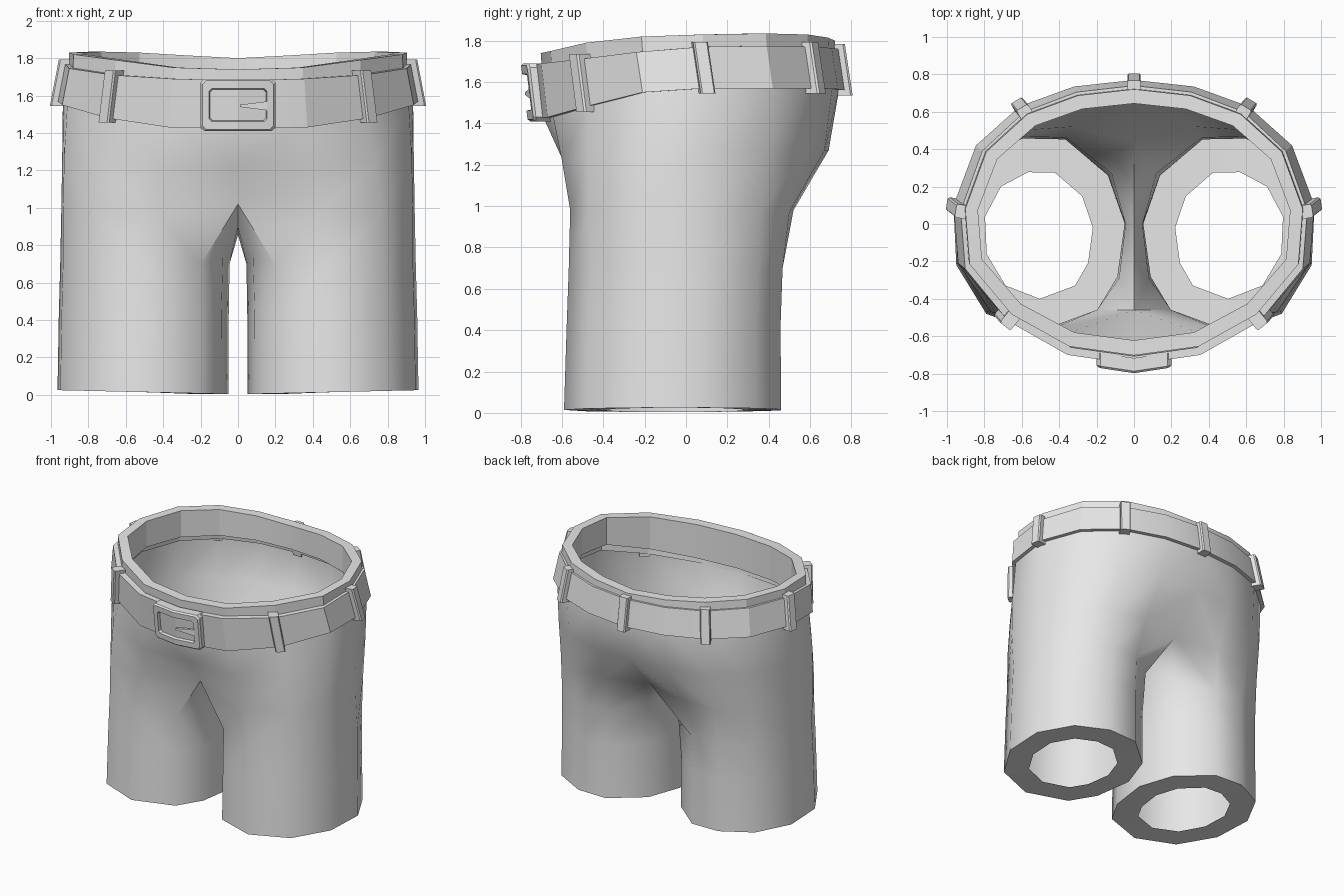
import bpy, bmesh, math
from mathutils import Vector

if "Cube" in bpy.data.objects:
    bpy.data.objects.remove(bpy.data.objects["Cube"])

grey = bpy.data.materials.new("grey cloth")
grey.diffuse_color = (0.8, 0.8, 0.8, 1)
grey.use_nodes = True
grey.node_tree.nodes["Principled BSDF"].inputs["Base Color"].default_value = grey.diffuse_color


def finish(name, bm, mirror=True, smooth=None):
    bmesh.ops.remove_doubles(bm, verts=bm.verts, dist=0.0005)
    bmesh.ops.recalc_face_normals(bm, faces=bm.faces)
    me = bpy.data.meshes.new(name)
    bm.to_mesh(me)
    bm.free()
    ob = bpy.data.objects.new(name, me)
    bpy.context.collection.objects.link(ob)
    me.materials.append(grey)
    bpy.context.view_layer.objects.active = ob
    ob.select_set(True)
    if mirror:
        m = ob.modifiers.new("mirror", 'MIRROR')
        m.use_clip = True
        bpy.ops.object.modifier_apply(modifier="mirror")
    if smooth:
        bpy.ops.object.shade_smooth_by_angle(angle=math.radians(smooth))
    ob.select_set(False)
    return ob


def loft(bm, rings, closed=False):
    """Skin a list of equal-length rings; closed joins each ring's ends."""
    vs = [[bm.verts.new(p) for p in r] for r in rings]
    n = len(rings[0])
    for a, b in zip(vs, vs[1:]):
        for i in range(n if closed else n - 1):
            j = (i + 1) % n
            bm.faces.new((a[i], a[j], b[j], b[i]))


def arc(xy, zs, sx=1.0, sy=1.0, dy=0.0):
    return [Vector((x * sx, y * sy + dy, z)) for (x, y), z in zip(xy, zs)]


# Half outline of the belt, front centre to back centre
BELT = [(0, -.72), (.37, -.67), (.70, -.49), (.94, -.21), (.965, .10),
        (.845, .42), (.61, .63), (.32, .735), (0, .77)]
Z_LOW = [1.42, 1.43, 1.48, 1.55, 1.57, 1.57, 1.57, 1.565, 1.56]
Z_HIGH = [1.68, 1.69, 1.71, 1.745, 1.77, 1.775, 1.77, 1.765, 1.76]
Z_RIM = [1.74, 1.75, 1.79, 1.82, 1.83, 1.835, 1.83, 1.815, 1.80]
belt_low = arc(BELT, Z_LOW)
belt_high = arc(BELT, Z_HIGH, .96, 1, -.03)

# Legs: one outline, hem up to the crotch
LEG = [(.20, -.48), (.50, -.59), (.79, -.48), (.95, -.22), (.965, .09), (.83, .34),
       (.60, .46), (.37, .455), (.14, .26), (.05, 0), (.09, -.29)]
bm = bmesh.new()


def leg_ring(z, k=1.0, dy=0.0, sx=1.0):
    return [Vector((x * sx, -.06 + (y + .06) * k + dy, z)) for x, y in LEG]


hem = leg_ring(0)
for p in hem:
    p.z = .003 + .023 * p.x
hole = [Vector((.51 + (p.x - .51) * .63, -.055 + (p.y + .055) * .645, p.z)) for p in hem]
mid = leg_ring(.42, .985, .005, .993)
upper = leg_ring(.70, .985, .015, .985)
upper[8:] = [Vector((.12, .27, .74)), Vector((.045, 0, .70)), Vector((.08, -.29, .74))]
crotch = [(0, -.46, 1.02), (.44, -.56, .98), (.765, -.47, .97), (.935, -.22, .97),
          (.945, .09, .97), (.82, .36, .97), (.61, .50, .97), (.33, .52, .98),
          (0, .44, .99), (0, 0, .855), (0, -.28, .90)]
loft(bm, [hole, hem, mid, upper, crotch], closed=True)

# Hips: from the crotch arc up to underneath the belt
seat = [(0, -.595, 1.22), (.40, -.60, 1.22), (.74, -.475, 1.24), (.93, -.22, 1.26),
        (.94, .09, 1.27), (.82, .39, 1.27), (.60, .58, 1.27), (.31, .67, 1.27),
        (0, .69, 1.27)]
waist_low = arc(BELT, [z + .02 for z in Z_LOW], .97, .965)
waist_high = arc(BELT, [z - .04 for z in Z_HIGH], .945, .95, -.01)
loft(bm, [crotch[:9], seat, waist_low, waist_high])
finish("shorts", bm, smooth=50)

# Waistband: thick ring rising above the belt
bm = bmesh.new()
band = [arc(BELT, [z + .06 for z in Z_LOW], .945, .95),
        arc(BELT, Z_RIM, .935, .955, -.015),
        arc(BELT, Z_RIM, .865, .85, -.01),
        arc(BELT, [z + .06 for z in Z_LOW], .865, .85, -.01)]
loft(bm, band + band[:1])
finish("waistband", bm, smooth=20)

# Belt
bm = bmesh.new()
sections = [belt_low, belt_high, arc(BELT, Z_HIGH, .91, .94, -.03), arc(BELT, Z_LOW, .92, .94)]
loft(bm, sections + sections[:1])
finish("belt", bm, smooth=20)


# Belt loops standing on corners of the belt
def belt_loop(i, side):
    bm = bmesh.new()
    a = belt_low[max(i - 1, 0)]
    b = belt_low[i + 1] if i < 8 else Vector((-belt_low[7].x, belt_low[7].y, belt_low[7].z))
    t = (b - a)
    t.z = 0
    t.normalize()
    out = Vector((t.y, -t.x, 0))
    up = (belt_high[i] - belt_low[i]).normalized()
    ends = []
    for p, d in ((belt_low[i], -.025), (belt_high[i], .025)):
        c = p + up * d
        ends.append([c + t * .036 * s + out * o for s, o in
                     ((-1, -.05), (1, -.05), (1, .022), (.8, .032), (-.8, .032), (-1, .022))])
    for r in ends:
        for p in r:
            p.x *= side
    loft(bm, ends, closed=True)
    bmesh.ops.remove_doubles(bm, verts=bm.verts, dist=1e-5)
    bmesh.ops.holes_fill(bm, edges=bm.edges)
    finish("belt_loop", bm, mirror=False)


for i in (2, 4, 6):
    for side in (1, -1):
        belt_loop(i, side)
belt_loop(8, 1)


# Buckle: curved frame with a recessed plate
def buckle_ring(hx, hz, c, depth):
    pts = [(0, -hz), (hx - c, -hz), (hx, -hz + c), (hx, hz - c), (hx - c, hz), (0, hz)]
    return [Vector((x, depth + .15 * x - .12 * z, 1.55 + z)) for x, z in pts]


bm = bmesh.new()
loft(bm, [buckle_ring(.2, .14, .02, -.70), buckle_ring(.2, .14, .02, -.77),
          buckle_ring(.19, .13, .02, -.782), buckle_ring(.155, .088, .015, -.782),
          buckle_ring(.15, .083, .015, -.758), buckle_ring(.0, .083, 0, -.758)])
finish("buckle", bm)

# Buckle prong
bm = bmesh.new()
loft(bm, [[(x, y + .15 * x, 1.545 + z) for y, z in
           ((-.74, -h), (-.78, -h), (-.78, h), (-.74, h))]
          for x, h in ((.01, .006), (.155, .024))], closed=True)
bmesh.ops.holes_fill(bm, edges=bm.edges)
finish("buckle_prong", bm, mirror=False)
